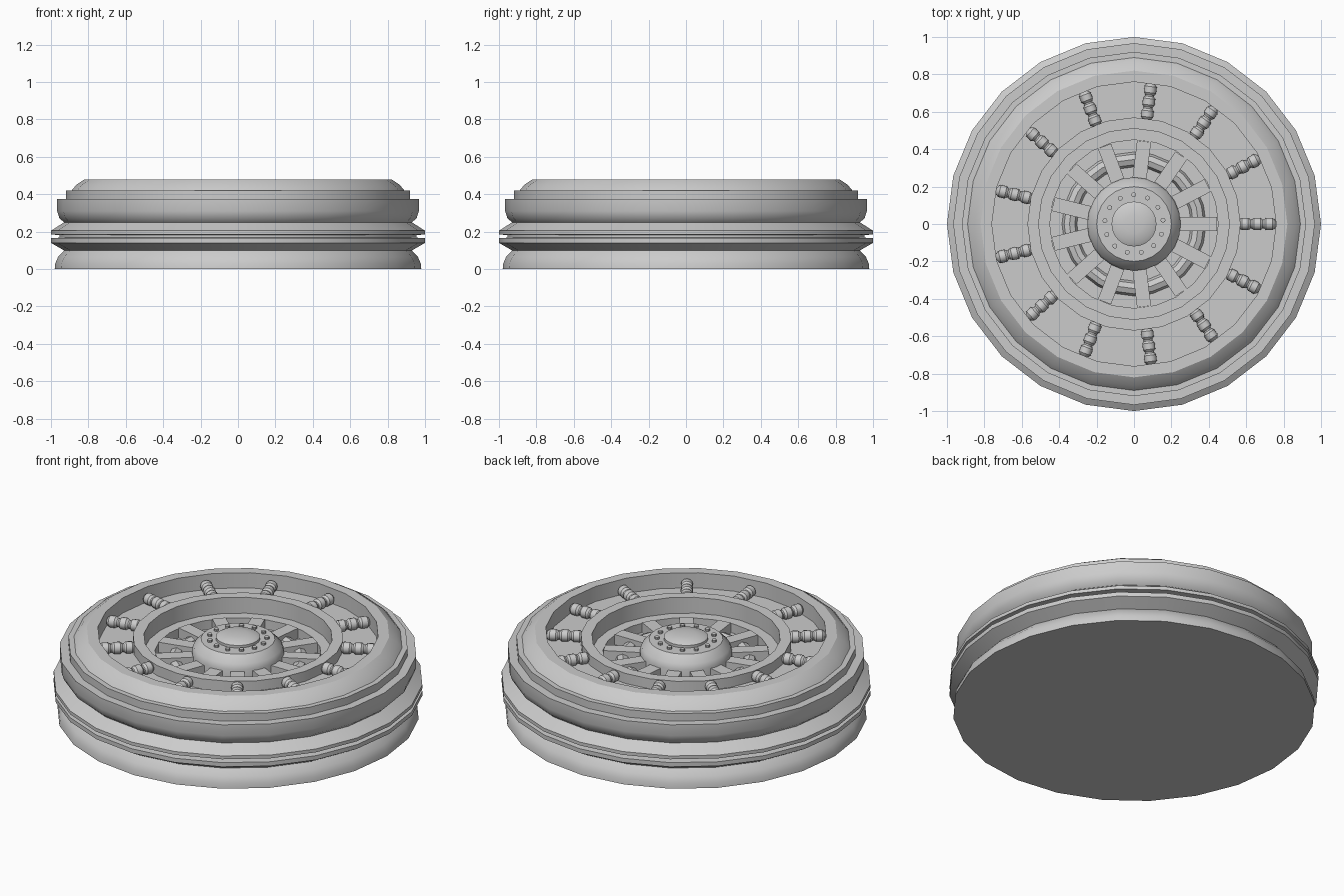
import bpy, math
from mathutils import Matrix

if "Cube" in bpy.data.objects:
    bpy.data.objects.remove(bpy.data.objects["Cube"])

SIDES = 24
SPOKES = 13


def lathe(name, profile, sides=SIDES, matrix=None, closed=False):
    """Revolve (radius, height) points around z; radius 0 makes a pole."""
    verts, faces, rows = [], [], []
    for r, z in profile:
        if r == 0:
            rows.append([len(verts)] * sides)
            verts.append((0, 0, z))
        else:
            rows.append(list(range(len(verts), len(verts) + sides)))
            for i in range(sides):
                a = 2 * math.pi * i / sides
                verts.append((r * math.cos(a), r * math.sin(a), z))
    pairs = list(zip(rows, rows[1:]))
    if closed:
        pairs.append((rows[-1], rows[0]))
    for a, b in pairs:
        for i in range(sides):
            j = (i + 1) % sides
            f = list(dict.fromkeys((a[i], a[j], b[j], b[i])))
            faces.append(f)
    mesh = bpy.data.meshes.new(name)
    mesh.from_pydata(verts, [], faces)
    if matrix:
        mesh.transform(matrix)
    obj = bpy.data.objects.new(name, mesh)
    bpy.context.collection.objects.link(obj)
    smooth(obj)
    return obj


def smooth(obj):
    bpy.ops.object.select_all(action='DESELECT')
    obj.select_set(True)
    bpy.context.view_layer.objects.active = obj
    bpy.ops.object.shade_smooth_by_angle(angle=math.radians(32))


def radial(source):
    """Repeat an object around the z axis, sharing its mesh."""
    for i in range(1, SPOKES):
        copy = source.copy()
        copy.name = f"{source.name}_{i + 1}"
        copy.rotation_euler.z = 2 * math.pi * i / SPOKES
        bpy.context.collection.objects.link(copy)


# Grooved outer body with a recessed channel and centre well
lathe("wheel_body", [
    (0, 0), (0.98, 0), (0.977, 0.03), (0.962, 0.065), (0.93, 0.10),
    (1.0, 0.14), (1.0, 0.165), (0.955, 0.168), (0.955, 0.182),
    (1.0, 0.185), (1.0, 0.205), (0.93, 0.25), (0.955, 0.272),
    (0.967, 0.31), (0.967, 0.375), (0.92, 0.375), (0.92, 0.42),
    (0.89, 0.42), (0.865, 0.45), (0.82, 0.48), (0.76, 0.48),
    (0.76, 0.39), (0.54, 0.39), (0.51, 0.39), (0.51, 0.355),
    (0.45, 0.355), (0.45, 0.30), (0, 0.30)])

# Raised inner ring
lathe("inner_ring", [(0.57, 0.38), (0.57, 0.45), (0.51, 0.45), (0.51, 0.35)],
      closed=True)

# Rounded ring under the spokes
lathe("spoke_ring", [(0.345 + 0.04 * math.cos(k * math.pi / 4),
                      0.305 + 0.04 * math.sin(k * math.pi / 4))
                     for k in range(8)], closed=True)

# Tapered hub with a domed cap
lathe("hub", [(0, 0.29), (0.25, 0.29), (0.25, 0.37), (0.24, 0.40),
              (0.20, 0.44), (0, 0.44)])
lathe("hub_cap", [(0, 0.43), (0.12, 0.43), (0.12, 0.455), (0.10, 0.466),
                  (0.05, 0.474), (0, 0.476)])

# Hub bolts
radial(lathe("bolt", [(0, 0.43), (0.013, 0.43), (0.013, 0.453), (0, 0.455)],
             10, Matrix.Translation((0.155, 0.02, 0))))

# Flat spokes
bpy.ops.mesh.primitive_cube_add(size=1)
spoke = bpy.context.object
spoke.name = "spoke"
spoke.data.transform(Matrix.Translation((0.335, 0, 0.325))
                     @ Matrix.Diagonal((0.22, 0.075, 0.07, 1)))
radial(spoke)

# Beaded connectors between the inner ring and the rim
beads = [(0, 0.56)]
for start in (0.565, 0.63, 0.695):
    beads += [(0.024, start), (0.033, start + 0.012),
              (0.033, start + 0.045), (0.024, start + 0.057)]
beads.append((0, 0.765))
turn = Matrix.Translation((0, 0, 0.42)) @ Matrix.Rotation(math.pi / 2, 4, 'Y')
radial(lathe("connector", beads, 12, turn))
